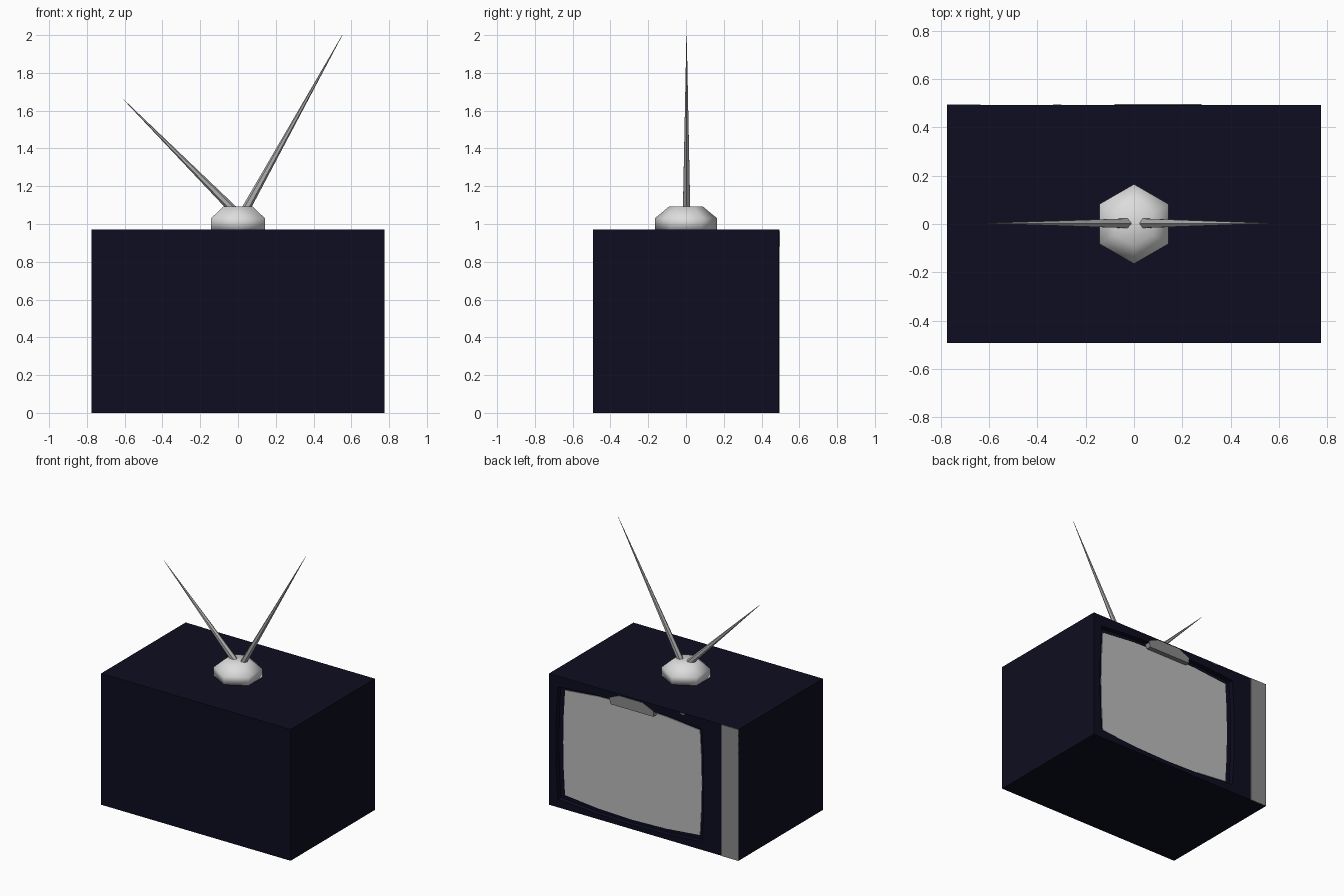
import bpy, bmesh, math
from mathutils import Vector

cube = bpy.data.objects.get("Cube")
if cube:
    bpy.data.objects.remove(cube)


def material(name, rgb):
    m = bpy.data.materials.new(name)
    m.use_nodes = True
    m.diffuse_color = (*rgb, 1)
    m.node_tree.nodes["Principled BSDF"].inputs["Base Color"].default_value = (*rgb, 1)
    return m


navy = material("dark navy", (0.004, 0.004, 0.015))
pale = material("pale grey", (0.72, 0.72, 0.72))
glass = material("screen grey", (0.5, 0.5, 0.5))
metal = material("antenna grey", (0.42, 0.42, 0.42))
trim = material("trim grey", (0.25, 0.25, 0.25))


def finish(bm, name, mat):
    bmesh.ops.recalc_face_normals(bm, faces=bm.faces[:])
    mesh = bpy.data.meshes.new(name)
    bm.to_mesh(mesh)
    bm.free()
    obj = bpy.data.objects.new(name, mesh)
    bpy.context.collection.objects.link(obj)
    mesh.materials.append(mat)
    return obj


def prism(name, outline, y0, y1, mat):
    """Extrude an x-z outline from y0 to y1."""
    bm = bmesh.new()
    rings = [[bm.verts.new((x, y, z)) for x, z in outline] for y in (y0, y1)]
    for ring in rings:
        bm.faces.new(ring)
    n = len(outline)
    for i in range(n):
        j = (i + 1) % n
        bm.faces.new((rings[0][i], rings[0][j], rings[1][j], rings[1][i]))
    return finish(bm, name, mat)


def rect(x0, x1, z0, z1):
    return [(x0, z0), (x1, z0), (x1, z1), (x0, z1)]


def barrel(hx, hz, bx, bz, steps=4):
    """Rectangle outline with bowed sides, about the screen centre."""
    pts = []
    for side in range(4):
        for i in range(steps):
            t = -1 + 2 * i / steps
            bow = 1 - t * t
            x, z = [(t * hx, -hz - bz * bow), (hx + bx * bow, t * hz),
                    (-t * hx, hz + bz * bow), (-hx - bx * bow, -t * hz)][side]
            pts.append((0.115 + x, 0.475 + z))
    return pts


BACK = 0.4925

# Cabinet with a recess around the screen
cabinet = prism("cabinet", rect(-0.775, 0.775, 0, 0.97), -BACK, BACK, navy)
cutter = prism("recess_cutter", barrel(0.59, 0.415, 0.015, 0.03), 0.455, 0.6, navy)
cutter.hide_render = True
cutter.hide_viewport = True
cut = cabinet.modifiers.new("screen_recess", "BOOLEAN")
cut.operation = "DIFFERENCE"
cut.solver = "EXACT"
cut.object = cutter

# Screen, control strip and small trim pieces
prism("screen", barrel(0.552, 0.388, 0.015, 0.035), 0.45, 0.46, glass)
prism("control_strip", rect(-0.775, -0.637, 0, 0.97), BACK - 0.002, BACK + 0.003, trim)
prism("top_button", rect(-0.335, -0.3, 0.96, 0.968), BACK - 0.002, BACK + 0.003, trim)
tab = [(-0.08, 0.88), (0.27, 0.88), (0.28, 0.925), (0.2, 0.96), (0.01, 0.96), (-0.08, 0.92)]
prism("top_tab", tab, 0.452, BACK + 0.004, trim)

# Six-sided antenna base
bm = bmesh.new()
rings = []
for radius, z in ((0.165, 0.968), (0.165, 1.03), (0.09, 1.092)):
    rings.append([bm.verts.new((radius * math.sin(a), radius * math.cos(a), z))
                  for a in (k * math.pi / 3 for k in range(6))])
for low, high in zip(rings, rings[1:]):
    for i in range(6):
        j = (i + 1) % 6
        bm.faces.new((low[i], low[j], high[j], high[i]))
bm.faces.new(rings[0])
bm.faces.new(rings[-1])
base = finish(bm, "antenna_base", pale)
for poly in base.data.polygons:
    poly.use_smooth = True


# Tapered antenna rods
def rod(name, start, tip):
    a, b = Vector(start), Vector(tip)
    bm = bmesh.new()
    bmesh.ops.create_cone(bm, cap_ends=True, segments=6, radius1=0.023,
                          radius2=0.001, depth=(b - a).length)
    obj = finish(bm, name, metal)
    obj.rotation_mode = "QUATERNION"
    obj.rotation_quaternion = (b - a).to_track_quat("Z", "Y")
    obj.location = (a + b) / 2


rod("left_antenna", (0.025, 0.003, 1.05), (0.552, 0.003, 2.0))
rod("right_antenna", (-0.02, 0.003, 1.07), (-0.607, 0.003, 1.66))
